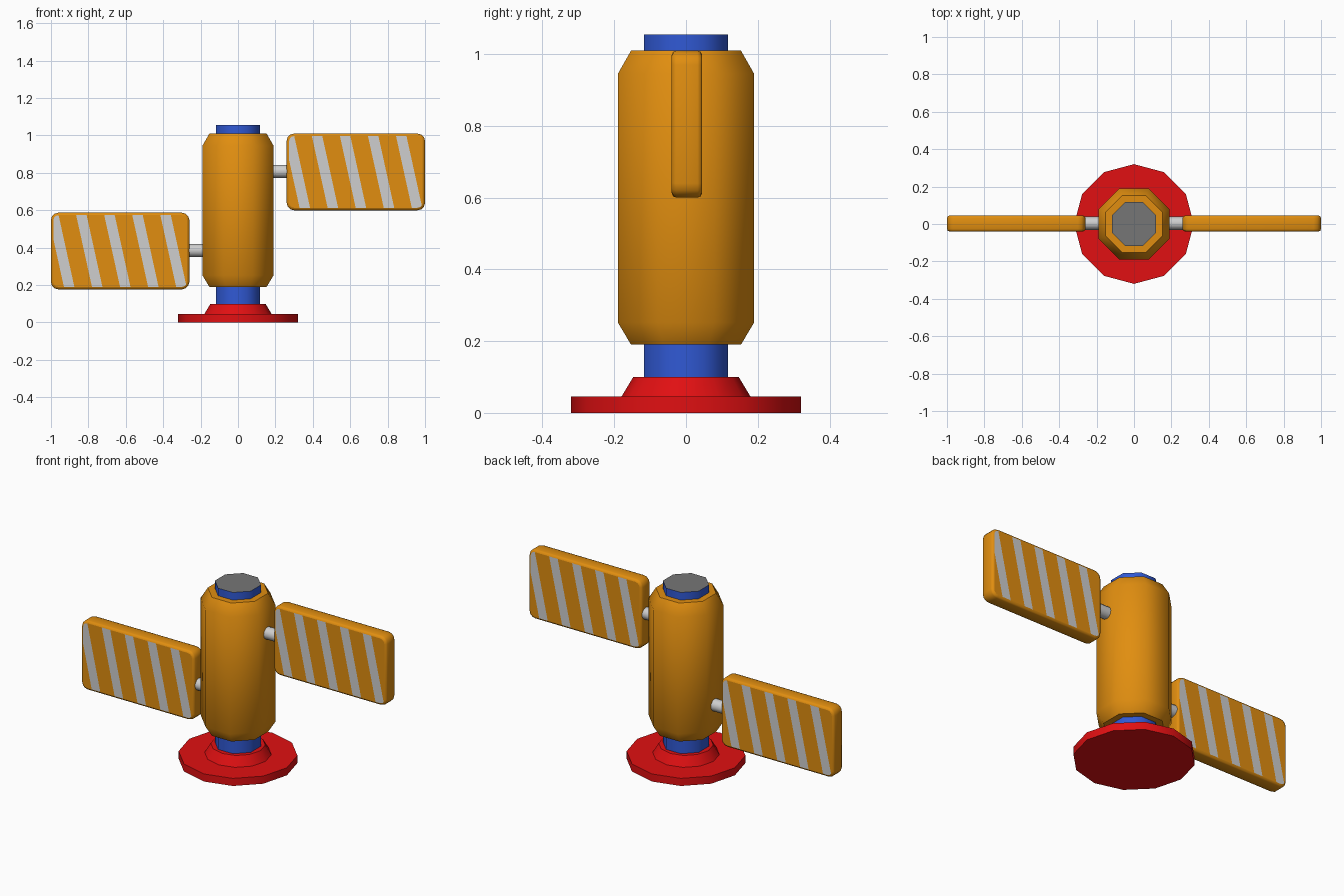
import bpy, bmesh, math
from mathutils import Vector

cube = bpy.data.objects.get("Cube")
if cube:
    bpy.data.objects.remove(cube, do_unlink=True)


def material(name, rgb):
    m = bpy.data.materials.new(name)
    m.use_nodes = True
    m.diffuse_color = (*rgb, 1)
    bsdf = next(n for n in m.node_tree.nodes if n.type == 'BSDF_PRINCIPLED')
    bsdf.inputs["Base Color"].default_value = (*rgb, 1)
    return m


ORANGE = material("orange", (0.75, 0.27, 0.005))
STRIPE = material("light grey", (0.62, 0.62, 0.62))
BLUE = material("blue", (0.03, 0.1, 0.66))
RED = material("red", (0.75, 0.005, 0.006))
GREY = material("mid grey", (0.18, 0.18, 0.18))


def finish(bm, name, mats):
    bmesh.ops.recalc_face_normals(bm, faces=bm.faces)
    me = bpy.data.meshes.new(name)
    bm.to_mesh(me)
    bm.free()
    for m in mats:
        me.materials.append(m)
    ob = bpy.data.objects.new(name, me)
    bpy.context.collection.objects.link(ob)
    bpy.ops.object.select_all(action='DESELECT')
    ob.select_set(True)
    bpy.context.view_layer.objects.active = ob
    bpy.ops.object.shade_smooth_by_angle(angle=math.radians(50))
    return ob


def turned(name, profile, sides, mats, flats=False):
    """Closed solid of revolution; with flats, radii are measured to the sides."""
    bm = bmesh.new()
    grow = 1 / math.cos(math.pi / sides) if flats else 1
    turn = math.pi / sides if flats else 0
    rings = []
    for r, z in profile:
        angles = [turn + 2 * math.pi * i / sides for i in range(sides)]
        rings.append([bm.verts.new((r * grow * math.cos(a), r * grow * math.sin(a), z))
                      for a in angles])
    for low, high in zip(rings, rings[1:]):
        for i in range(sides):
            j = (i + 1) % sides
            bm.faces.new((low[i], low[j], high[j], high[i]))
    bm.faces.new(rings[0][::-1])
    bm.faces.new(rings[-1])
    return finish(bm, name, mats)


# Base, collar, core post and outer sleeve
turned("base_disc", [(0.32, 0), (0.32, 0.045)], 12, [RED])
turned("base_collar", [(0.183, 0.04), (0.147, 0.1)], 12, [RED])
post = turned("core_post", [(0.117, 0.08), (0.117, 1.055)], 8, [BLUE, GREY], True)
for p in post.data.polygons:
    if p.normal.z > 0.9:
        p.material_index = 1
turned("sleeve", [(0.153, 0.19), (0.19, 0.252), (0.19, 0.945), (0.153, 1.01)],
       8, [ORANGE], True)

# Striped panels
W, H, D = 0.74, 0.41, 0.085
PITCH, HALF, LEAN = 0.15, 0.028, 0.22   # stripe spacing, half width, slant


def across(co, side):
    """Distance along the stripe pattern, as read on the given side."""
    return -side * co.x + LEAN * co.z


def panel(name, x, z):
    bm = bmesh.new()
    bmesh.ops.create_cube(bm, size=1)
    bmesh.ops.scale(bm, vec=(W, D, H), verts=bm.verts)
    corners = [e for e in bm.edges if abs(e.verts[0].co.y - e.verts[1].co.y) > D / 2]
    bmesh.ops.bevel(bm, geom=corners, offset=0.04, segments=3, profile=0.5, affect='EDGES')
    bm.normal_update()
    rims = [e for e in bm.edges if any(abs(f.normal.y) > 0.9 for f in e.link_faces)]
    bmesh.ops.bevel(bm, geom=rims, offset=0.013, segments=2, profile=0.5, affect='EDGES')
    bm.normal_update()
    centres = [-0.165 + PITCH * k for k in range(-1, 4)]
    for side in (-1, 1):
        for c in centres:
            for s in (c - HALF, c + HALF):
                faces = [f for f in bm.faces if f.normal.y * side > 0.99]
                geom = set(faces)
                for f in faces:
                    geom.update(f.edges, f.verts)
                bmesh.ops.bisect_plane(bm, geom=list(geom), plane_co=(-side * s, 0, 0),
                                       plane_no=Vector((-side, 0, LEAN)))
                bm.normal_update()
        for f in bm.faces:
            if f.normal.y * side > 0.99:
                t = across(f.calc_center_median(), side)
                f.material_index = int(any(abs(t - c) < HALF for c in centres))
    ob = finish(bm, name, [ORANGE, STRIPE])
    for p in ob.data.polygons:
        if abs(p.normal.y) > 0.99:
            p.use_smooth = False
    ob.location = (x, 0.0025, z)


def rod(name, x, z):
    bm = bmesh.new()
    bmesh.ops.create_cone(bm, cap_ends=True, segments=12, radius1=0.035, radius2=0.035, depth=0.14)
    ob = finish(bm, name, [STRIPE])
    ob.rotation_euler.y = math.pi / 2
    ob.location = (x, 0.004, z)


for label, side, height in (("left", 1, 0.805), ("right", -1, 0.382)):
    panel(label + "_panel", side * 0.63, height)
    rod(label + "_rod", side * 0.22, height + 0.003)
